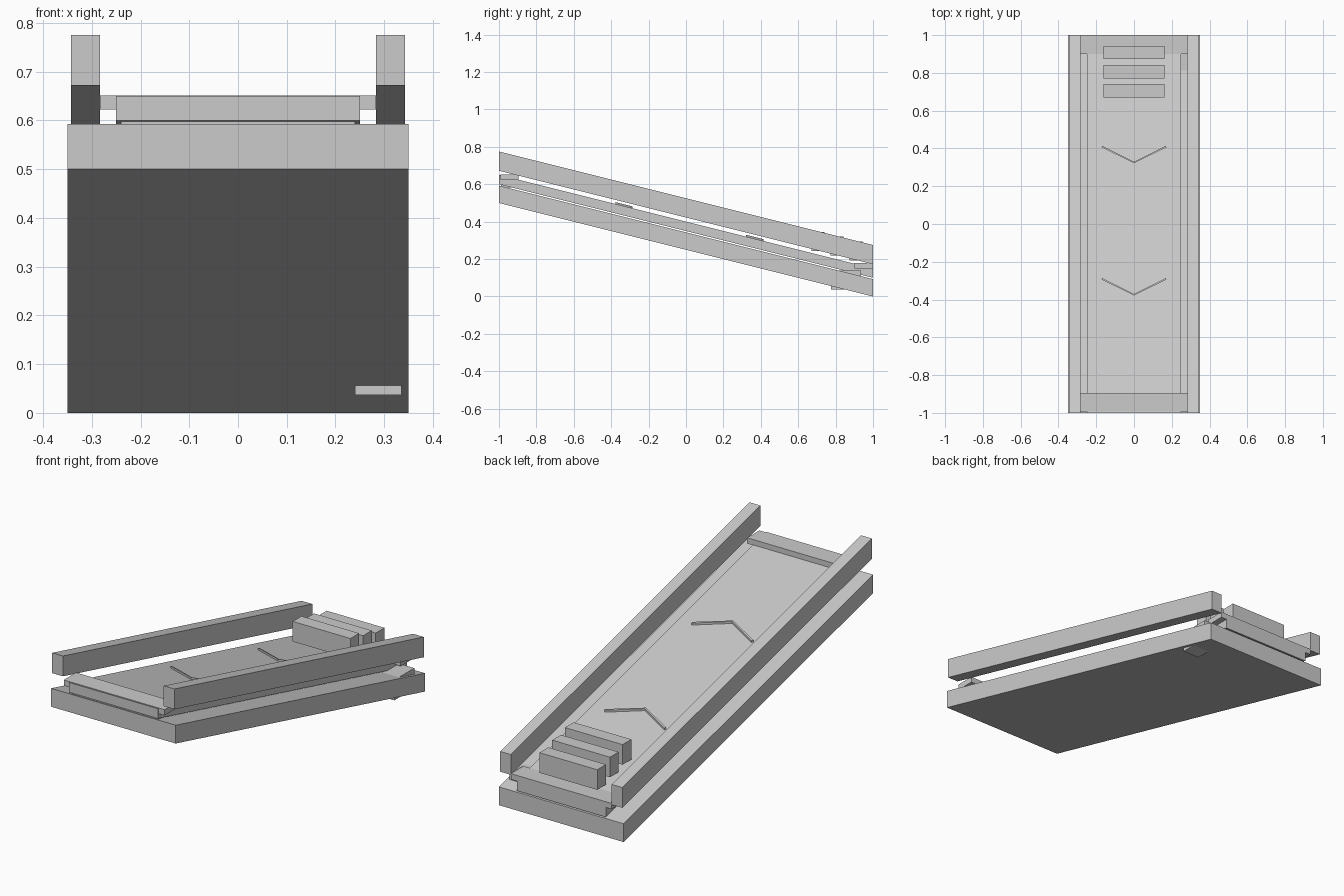
import bpy

if "Cube" in bpy.data.objects:
    bpy.data.objects.remove(bpy.data.objects["Cube"])

SLOPE = -0.25


def prism(name, outline, z0, z1, slope=SLOPE):
    """Extrude an (x, y) outline between two heights, sheared along the incline."""
    n = len(outline)
    verts = [(x, y, z + slope * y) for z in (z0, z1) for x, y in outline]
    faces = [tuple(reversed(range(n))), tuple(range(n, 2 * n))]
    faces += [(i, (i + 1) % n, n + (i + 1) % n, n + i) for i in range(n)]
    mesh = bpy.data.meshes.new(name)
    mesh.from_pydata(verts, [], faces)
    ob = bpy.data.objects.new(name, mesh)
    bpy.context.collection.objects.link(ob)
    return ob


def block(name, x0, x1, y0, y1, z0, z1, slope=0.0):
    return prism(name, [(x0, y0), (x1, y0), (x1, y1), (x0, y1)], z0, z1, slope)


# inclined base slab and belt
block("base_slab", -0.35, 0.35, -1, 1, 0.25, 0.343, SLOPE)
block("belt", -0.25, 0.25, -1, 1, 0.35, 0.40, SLOPE)

# side rails
for side, x0, x1 in (("left", -0.343, -0.283), ("right", 0.283, 0.343)):
    block(side + "_rail", x0, x1, -1, 1, 0.422, 0.525, SLOPE)

# level cross bars at both ends
block("upper_end_bar", -0.283, 0.283, -0.993, -0.895, 0.622, 0.651)
block("lower_end_bar", -0.283, 0.283, 0.9, 1.0, 0.149, 0.178)

# small support under the upper belt end
block("upper_support", -0.24, 0.24, -0.99, -0.93, 0.583, 0.61)

# motor box passing through the base
block("motor_box", 0.24, 0.335, 0.775, 0.935, 0.037, 0.14)

# three level blocks near the lower end
for i in range(3):
    y, z = 0.705 + 0.1015 * i, 0.243 - 0.025 * i
    block(f"cargo_block_{i + 1}", -0.162, 0.162, y - 0.035, y + 0.035, z, z + 0.102)

# chevron direction markers on the belt
for i, y in enumerate((0.33, -0.37)):
    prism(f"chevron_{i + 1}",
          [(0, y - 0.008), (0.172, y + 0.076), (0.168, y + 0.084),
           (0, y), (-0.168, y + 0.084), (-0.172, y + 0.076)],
          0.399, 0.41)
